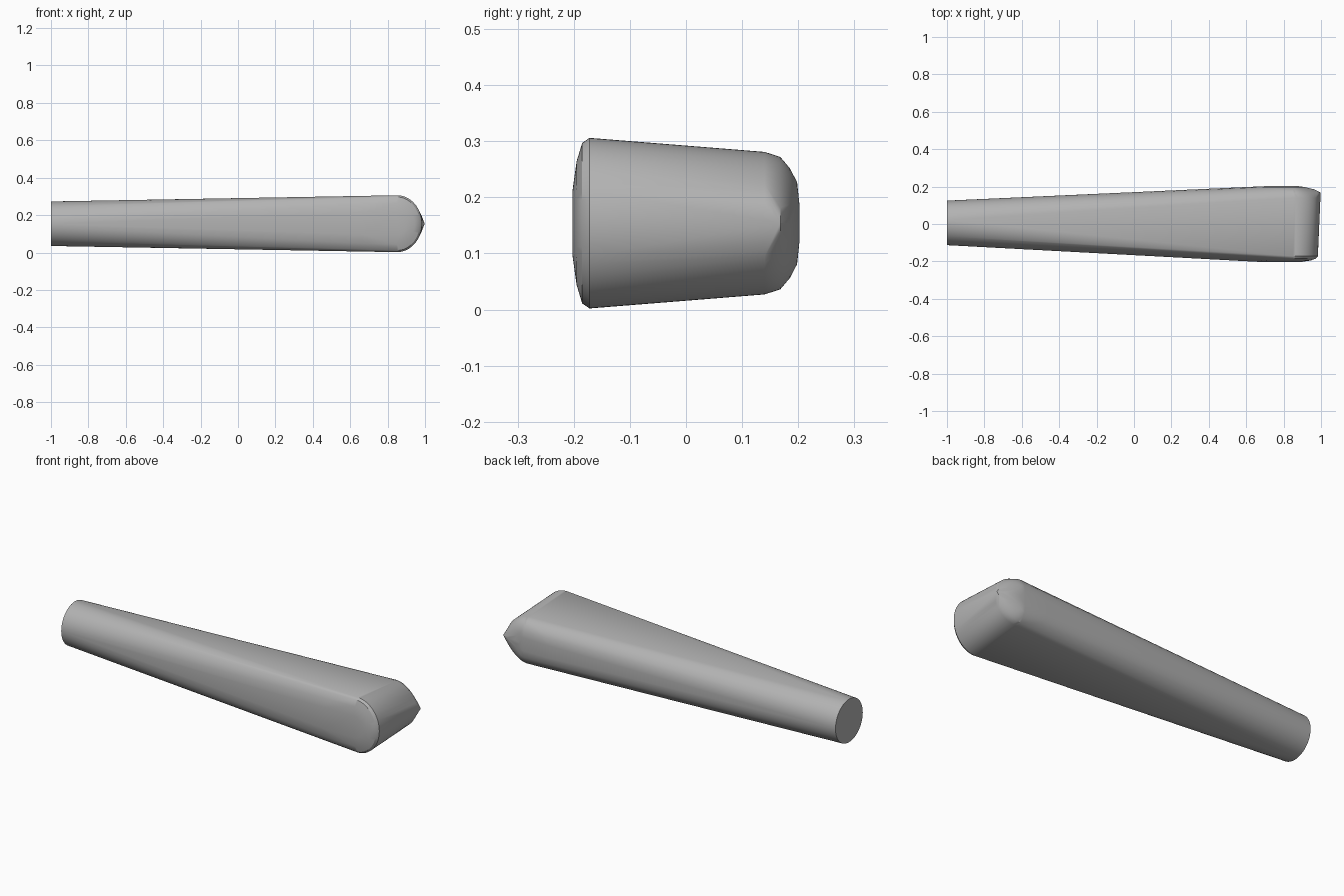
import bpy, bmesh, math

cube = bpy.data.objects.get("Cube")
if cube:
    bpy.data.objects.remove(cube)

MID_Z = 0.154    # height of the centre line
HEAD_X = 0.85    # where the rounded head begins
STEPS = 16

grey = bpy.data.materials.new("plain grey")
grey.use_nodes = True
grey.diffuse_color = (0.45, 0.45, 0.45, 1)
grey.node_tree.nodes["Principled BSDF"].inputs["Base Color"].default_value = (0.45, 0.45, 0.45, 1)

points = []

# Round butt end of the handle
for i in range(48):
    a = math.tau * i / 48
    points.append((-1, 0.006 + 0.119 * math.cos(a), MID_Z + 0.119 * math.sin(a)))


def head_outline(y, half_height, start, tip, pointed):
    """Upright nose outline at depth y: a half ellipse or a pointed arch."""
    points.extend([(start, y, MID_Z + s * half_height * 0.97) for s in (-1, 1)])
    for i in range(-STEPS, STEPS + 1):
        a = i / STEPS * math.pi / 2
        if pointed:
            t = 1 - abs(i) / STEPS
            x, z = t, math.copysign(1 - t * t, i)
        else:
            x, z = math.cos(a), math.sin(a)
        points.append((HEAD_X + (tip - HEAD_X) * x, y, MID_Z + half_height * z))


# Crowned front side of the head
for y, h, start, tip in ((-0.202, 0.06, 0.66, 0.90), (-0.195, 0.11, 0.70, 0.945),
                         (-0.185, 0.143, 0.80, 0.972), (-0.172, 0.152, 0.84, 0.983)):
    head_outline(y, h, start, tip, False)

# Narrower, pointed back side of the head
for y, h, start, tip in ((0.14, 0.127, 0.80, 0.990), (0.168, 0.118, 0.80, 0.998),
                         (0.185, 0.098, 0.76, 0.965), (0.198, 0.073, 0.72, 0.91),
                         (0.202, 0.035, 0.70, 0.88)):
    head_outline(y, h, start, tip, y > 0.15)

# Stretch one taut skin over the butt and the head
bm = bmesh.new()
for p in points:
    bm.verts.new(p)
bmesh.ops.convex_hull(bm, input=bm.verts[:])
bmesh.ops.delete(bm, geom=[v for v in bm.verts if not v.link_faces], context='VERTS')
bmesh.ops.dissolve_limit(bm, angle_limit=0.002, verts=bm.verts[:], edges=bm.edges[:])
bmesh.ops.recalc_face_normals(bm, faces=bm.faces[:])

mesh = bpy.data.meshes.new("tapered_handle")
bm.to_mesh(mesh)
bm.free()
mesh.materials.append(grey)
handle = bpy.data.objects.new("tapered_handle", mesh)
bpy.context.collection.objects.link(handle)
bpy.context.view_layer.objects.active = handle
handle.select_set(True)
bpy.ops.object.shade_smooth_by_angle(angle=math.radians(30))
